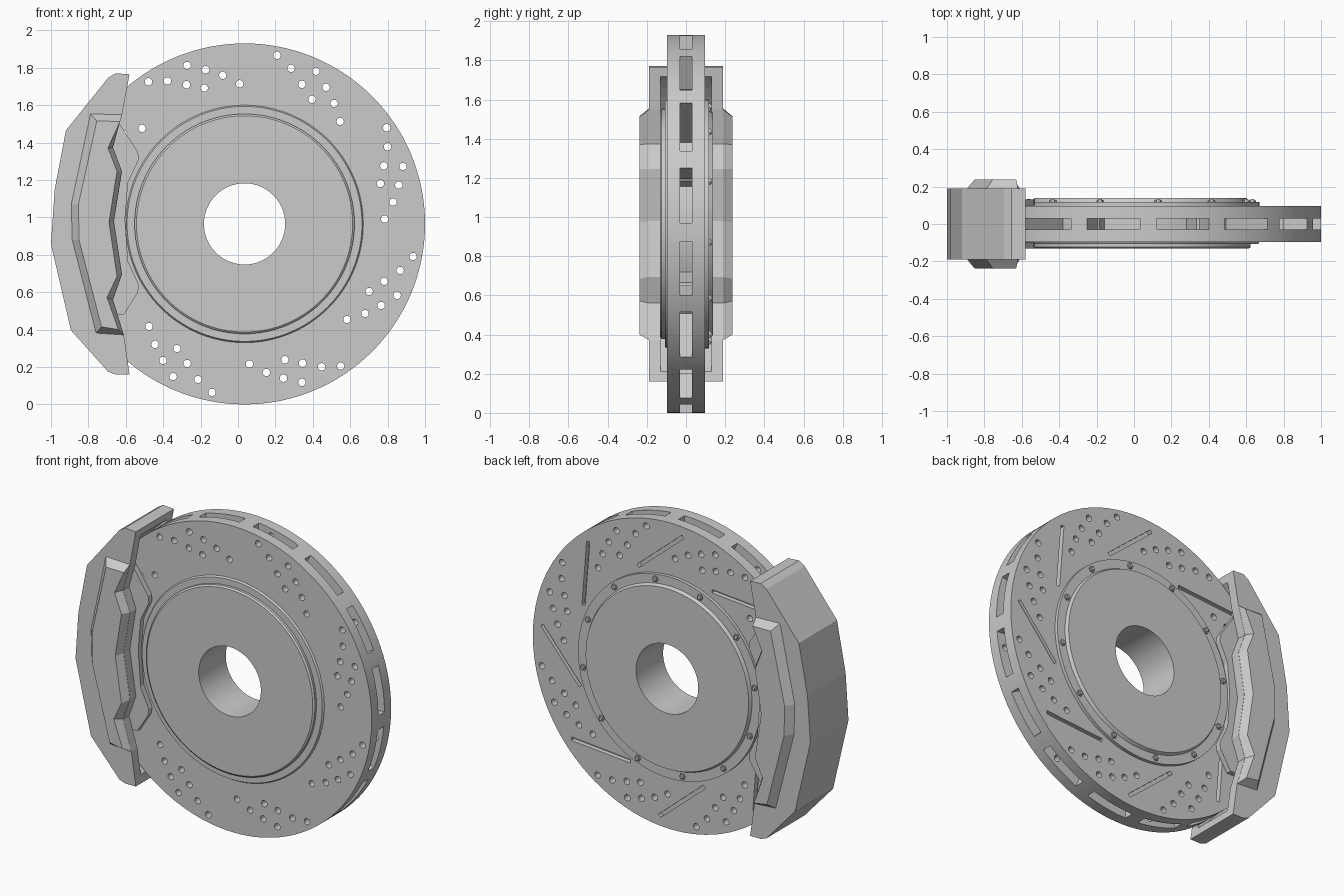
import bpy, bmesh
from math import cos, sin, pi, radians

if "Cube" in bpy.data.objects:
    bpy.data.objects.remove(bpy.data.objects["Cube"])

CX, CZ, R = 0.035, 0.965, 0.965      # disc centre and radius


def polar(r, deg):
    return CX + r * cos(radians(deg)), CZ + r * sin(radians(deg))


def circle(x, z, r, n, start=0):
    return [(x + r * cos(2 * pi * i / n + start), z + r * sin(2 * pi * i / n + start)) for i in range(n)]


def loft(bm, a, ya, b, yb):
    """Solid between outline a at depth ya and outline b at depth yb."""
    va = [bm.verts.new((x, ya, z)) for x, z in a]
    vb = [bm.verts.new((x, yb, z)) for x, z in b]
    n = len(a)
    bm.faces.new(va)
    bm.faces.new(vb[::-1])
    for i in range(n):
        j = (i + 1) % n
        bm.faces.new((va[i], vb[i], vb[j], va[j]))


def finish(name, bm):
    bmesh.ops.recalc_face_normals(bm, faces=bm.faces[:])
    me = bpy.data.meshes.new(name)
    bm.to_mesh(me)
    bm.free()
    ob = bpy.data.objects.new(name, me)
    bpy.context.collection.objects.link(ob)
    return ob


def solids(name, parts):
    bm = bmesh.new()
    for p in parts:
        loft(bm, *p)
    return finish(name, bm)


def prism(pts, y0, y1):
    return pts, y0, pts, y1


def cut(ob, cutter):
    """Subtract the cutter, bake the result and drop the cutter."""
    mod = ob.modifiers.new("cut", 'BOOLEAN')
    mod.operation, mod.solver, mod.object = 'DIFFERENCE', 'EXACT', cutter
    cutter.hide_render = True
    dg = bpy.context.evaluated_depsgraph_get()
    me = bpy.data.meshes.new_from_object(ob.evaluated_get(dg))
    ob.modifiers.clear()
    ob.data = me
    bpy.data.objects.remove(cutter)


def smooth(ob):
    bpy.ops.object.select_all(action='DESELECT')
    ob.select_set(True)
    bpy.context.view_layer.objects.active = ob
    bpy.ops.object.shade_smooth_by_angle(angle=radians(30))


# Disc and hat: one turned profile (radius, depth)
T = 0.097
profile = [(0.217, -0.132), (0.578, -0.132), (0.588, -0.124), (0.588, -0.108), (0.628, -0.108),
           (0.635, -T), (R, -T), (R, T), (0.635, T), (0.635, 0.118),
           (0.578, 0.118), (0.568, 0.138), (0.217, 0.138)]
N = 128
bm = bmesh.new()
rings = []
for i in range(N):
    x, z = cos(2 * pi * i / N), sin(2 * pi * i / N)
    rings.append([bm.verts.new((CX + r * x, y, CZ + r * z)) for r, y in profile])
for i in range(N):
    p, q = rings[i], rings[(i + 1) % N]
    for k in range(len(profile)):
        m = (k + 1) % len(profile)
        bm.faces.new((p[k], p[m], q[m], q[k]))
disc = finish("brake_disc", bm)

# Cooling vents in the rim
vents = []
for k in range(16):
    a = 22.5 * k + 0.2
    outline = [polar(0.65, a + 17 * i / 6) for i in range(7)] + [polar(1.02, a + 17 * i / 6) for i in range(6, -1, -1)]
    vents.append(prism(outline, -0.03, 0.03))
cut(disc, solids("vent_cutter", vents))

# Drilled holes: one group of eight (offsets from centre) repeated around
group = [(0.174, 0.901), (0.249, 0.832), (0.382, 0.816), (0.307, 0.746),
         (0.436, 0.730), (0.361, 0.666), (0.479, 0.644), (0.511, 0.548)]
holes, slots = [], []
for k in range(8):
    c, s = cos(k * pi / 4), sin(k * pi / 4)
    for dx, dz in group:
        holes.append(prism(circle(CX + dx * c - dz * s, CZ + dx * s + dz * c, 0.02, 14), -0.2, 0.2))
    # Wiping slots, rear face only
    (x0, z0), (x1, z1) = polar(0.905, 50.2 + 45 * k), polar(0.675, 24.9 + 45 * k)
    ln = ((x1 - x0) ** 2 + (z1 - z0) ** 2) ** 0.5
    nx, nz = -(z1 - z0) / ln * 0.011, (x1 - x0) / ln * 0.011
    slots.append(prism([(x0 + nx, z0 + nz), (x1 + nx, z1 + nz), (x1 - nx, z1 - nz), (x0 - nx, z0 - nz)], 0.067, 0.2))
cut(disc, solids("hole_cutter", holes))
cut(disc, solids("slot_cutter", slots))
smooth(disc)

# Hat bolts on the rear flange, with a raised socket head
bolts = []
for k in range(12):
    x, z = polar(0.605, 21 + 30 * k)
    bolts.append(prism(circle(x, z, 0.02, 6), 0.114, 0.126))
    bolts.append((circle(x, z, 0.013, 12), 0.125, circle(x, z, 0.01, 12), 0.133))
solids("hat_bolts", bolts)

# Caliper body: zigzag inner edge, hollowed around the disc
zigzag = [(-0.62, 1.55), (-0.668, 1.374), (-0.62, 1.246), (-0.663, 0.979),
          (-0.62, 0.695), (-0.668, 0.56), (-0.61, 0.37)]
body = [(-0.58, 1.765)] + zigzag + [(-0.58, 0.16), (-0.655, 0.16), (-0.695, 0.175), (-0.893, 0.396),
                                    (-1.0, 0.856), (-0.98, 1.15), (-0.92, 1.465), (-0.695, 1.745), (-0.655, 1.77)]
caliper = solids("caliper_body", [prism(body, -0.19, 0.19)])
cut(caliper, solids("caliper_cutter", [prism(circle(CX, CZ, 0.978, 96), -0.13, 0.13)]))

# Bevelled outer bulges and brake pads, mirrored front and back
base = zigzag + [(-0.76, 0.38), (-0.888, 0.88), (-0.893, 1.07), (-0.79, 1.555)]
top = [(-0.63, 1.513), (-0.695, 1.37), (-0.647, 1.246), (-0.69, 0.973), (-0.647, 0.685),
       (-0.70, 0.572), (-0.64, 0.40), (-0.73, 0.415), (-0.85, 0.88), (-0.853, 1.07), (-0.755, 1.515)]
pad = [(-0.64, 1.51), (-0.60, 1.45), (-0.535, 1.35), (-0.53, 1.31), (-0.588, 1.187), (-0.604, 0.99),
       (-0.588, 0.765), (-0.53, 0.64), (-0.535, 0.60), (-0.61, 0.48), (-0.75, 0.48), (-0.85, 0.80),
       (-0.85, 1.15), (-0.76, 1.51)]
for side, s in (("front", -1), ("rear", 1)):
    solids(side + "_caliper_bulge", [(base, s * 0.188, top, s * 0.237)])
    solids(side + "_brake_pad", [prism(pad, s * 0.098, s * 0.131)])
